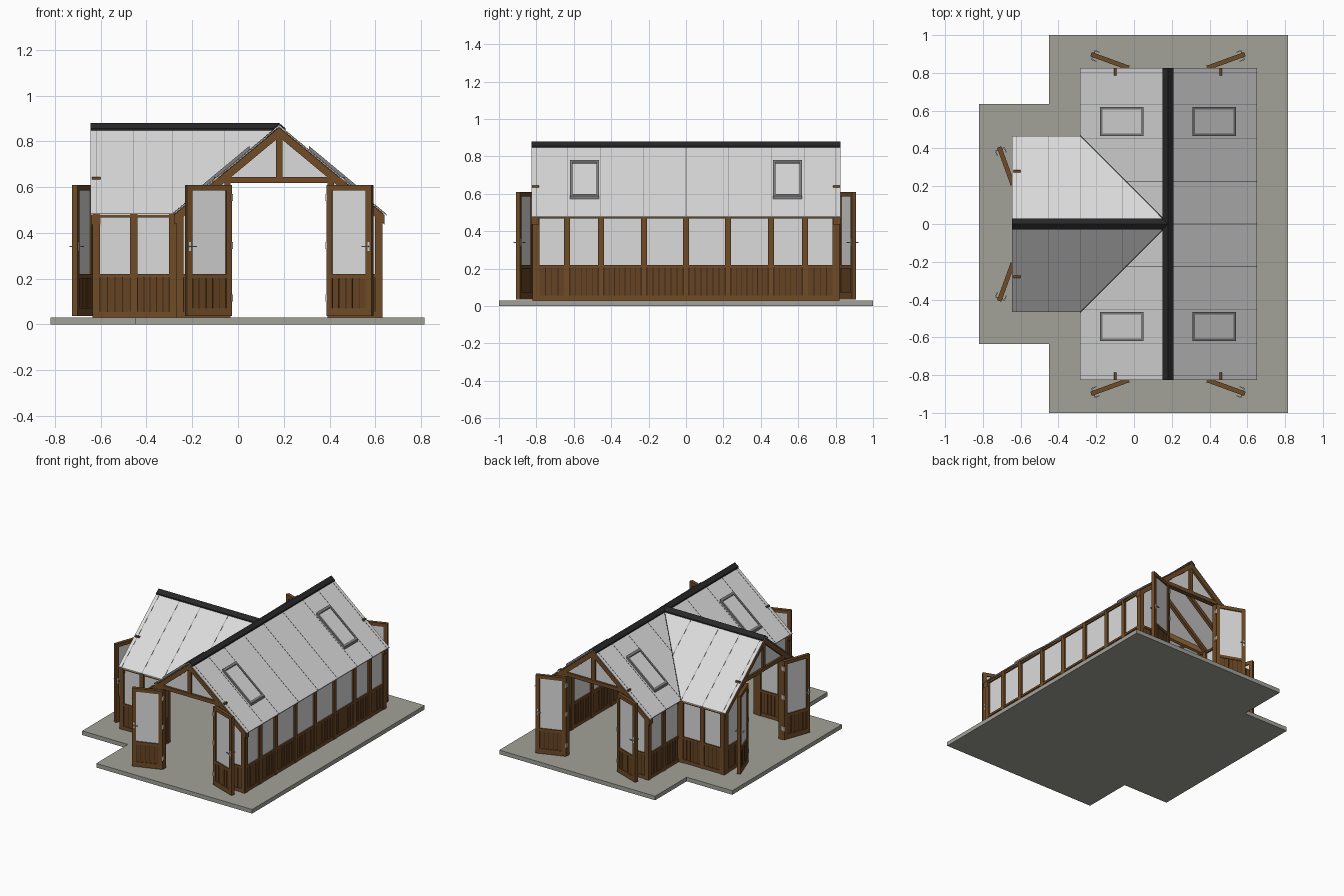
import bpy, bmesh, math
from mathutils import Matrix, Vector

if "Cube" in bpy.data.objects:
    bpy.data.objects.remove(bpy.data.objects["Cube"])


def material(name, rgb):
    m = bpy.data.materials.new(name)
    m.diffuse_color = (*rgb, 1)
    m.use_nodes = True
    m.node_tree.nodes["Principled BSDF"].inputs["Base Color"].default_value = m.diffuse_color
    return m


WOOD = material("oak_brown", (0.16, 0.07, 0.02))
BOARD = material("board_brown", (0.13, 0.056, 0.016))
GROOVE = material("groove_brown", (0.045, 0.02, 0.008))
GLASS = material("pale_glass", (0.70, 0.71, 0.70))
STONE = material("stone_grey", (0.36, 0.36, 0.32))
BLACK = material("ridge_black", (0.02, 0.02, 0.022))
GREY = material("frame_grey", (0.22, 0.22, 0.22))
SILVER = material("silver", (0.6, 0.6, 0.6))

parts = {}  # name -> (bmesh, material)


def solid(name, mat, lower, upper):
    """Closed prism between two matching loops of 3D points."""
    bm = parts.setdefault(name, (bmesh.new(), mat))[0]
    a = [bm.verts.new(p) for p in lower]
    b = [bm.verts.new(p) for p in upper]
    n = len(a)
    bm.faces.new(a[::-1])
    bm.faces.new(b)
    for i in range(n):
        j = (i + 1) % n
        bm.faces.new((a[i], a[j], b[j], b[i]))


def prism(name, mat, M, pts, v):
    """Profile in the local u-z plane, thickened to +-v."""
    solid(name, mat, [M @ Vector((u, -v, z)) for u, z in pts],
          [M @ Vector((u, v, z)) for u, z in pts])


def bar(name, mat, M, u0, u1, z0, z1, v):
    prism(name, mat, M, [(u0, z0), (u1, z0), (u1, z1), (u0, z1)], v)


def frame(x, y, deg):
    return Matrix.Translation((x, y, 0)) @ Matrix.Rotation(math.radians(deg), 4, 'Z')


RX, RZ, PITCH = 0.18, 0.87, 0.83   # ridge position and roof pitch
FLOOR, SILL, EAVE = 0.03, 0.22, 0.482


def under(u):
    return RZ - 0.01 - PITCH * abs(u)


# ---- stone base
base = [(-0.45, -1), (0.815, -1), (0.815, 1), (-0.45, 1), (-0.45, 0.635),
        (-0.82, 0.635), (-0.82, -0.635), (-0.45, -0.635)]
solid("stone_base", STONE, [(x, y, 0) for x, y in base], [(x, y, FLOOR) for x, y in base])


# ---- panelled bay: boards below, glass above
def boards(name, M, u0, u1, z0, z1, v):
    bar(name + "_backing", GROOVE, M, u0, u1, z0, z1, v - 0.003)
    n = max(3, round((u1 - u0) / 0.03))
    w = (u1 - u0) / n
    for i in range(n):
        bar(name, BOARD, M, u0 + i * w + 0.002, u0 + (i + 1) * w - 0.002, z0, z1, v)


def bay(M, u0, u1, top0=EAVE, top1=EAVE):
    boards("wall_boards", M, u0, u1, 0.055, 0.207, 0.009)
    bar("wall_rails", WOOD, M, u0, u1, FLOOR, 0.055, 0.013)
    bar("wall_rails", WOOD, M, u0, u1, 0.205, SILL, 0.014)
    prism("wall_glass", GLASS, M, [(u0, SILL), (u1, SILL), (u1, top1), (u0, top0)], 0.004)


def wall(M, posts):
    for u in posts:
        bar("wall_posts", WOOD, M, u - 0.016, u + 0.016, FLOOR, EAVE, 0.016)
    for a, b in zip(posts, posts[1:]):
        bay(M, a + 0.016, b - 0.016)
    bar("wall_plates", WOOD, M, posts[0], posts[-1], 0.468, EAVE, 0.013)


half = [0.455, 0.635, 0.80]
wall(frame(0.615, 0, 90), [-p for p in half[::-1]] + [-0.225, 0, 0.225] + half)
wall(frame(-0.255, 0, 90), half)
wall(frame(-0.255, 0, -90), half)
for y in (-0.45, 0.45):
    wall(frame(0, y, 0), [-0.62, -0.455, -0.285])


# ---- door leaf, opened outwards
def door(M, s):
    D = M @ frame(s * 0.21, -0.022, -s * 20)
    for a, b in ((0, 0.027), (0.183, 0.21)):
        bar("door_frames", WOOD, D, s * a, s * b, 0.036, 0.61, 0.012)
    for a, b in ((0.036, 0.072), (0.2, SILL), (0.585, 0.61)):
        bar("door_frames", WOOD, D, s * 0.027, s * 0.183, a, b, 0.012)
    u0, u1 = sorted((s * 0.027, s * 0.183))
    boards("door_boards", D, u0, u1, 0.072, 0.2, 0.008)
    bar("door_glass", GLASS, D, u0, u1, SILL, 0.585, 0.004)
    bar("door_handles", SILVER, D, s * 0.192, s * 0.201, 0.32, 0.36, 0.014)
    bar("door_handles", SILVER, D, s * 0.194, s * 0.2, 0.337, 0.343, 0.027)
    for v in (-0.025, 0.025):
        bar("door_handles", SILVER, D @ frame(0, v, 0), s * 0.17, s * 0.2, 0.337, 0.343, 0.003)
    for z in (0.1, 0.33, 0.54):
        bar("door_hinges", SILVER, D, s * -0.004, s * 0.004, z, z + 0.03, 0.014)


# ---- gable end: posts, jambs, truss, glass and a pair of doors
def gable(M):
    for s in (-1, 1):
        bar("gable_posts", WOOD, M, s * 0.419, s * 0.45, FLOOR, EAVE, 0.017)
        bar("gable_posts", WOOD, M, s * 0.212, s * 0.24, FLOOR, 0.62, 0.017)
        u0, u1 = sorted((s * 0.24, s * 0.419))
        bay(M, u0, u1, under(u0) - 0.02, under(u1) - 0.02)
        prism("gable_rafters", WOOD, M, [(0, under(0)), (s * 0.46, under(0.46)),
              (s * 0.46, under(0.46) - 0.042), (0, under(0) - 0.042)], 0.02)
        prism("gable_glass", GLASS, M, [(s * 0.014, 0.64), (s * 0.26, 0.64),
              (s * 0.014, under(0.014) - 0.03)], 0.004)
        door(M, s)
    bar("tie_beams", WOOD, M, -0.285, 0.285, 0.617, 0.644, 0.018)
    bar("king_posts", WOOD, M, -0.015, 0.015, 0.64, 0.845, 0.016)


gable(frame(RX, -0.805, 0))
gable(frame(RX, 0.805, 180))
gable(frame(-0.62, 0, -90))


# ---- roof: points given as (along ridge, distance from ridge)
def main_slope(s):
    return lambda a, d, off: (RX + s * d, a, RZ - PITCH * d + off)


def wing_slope(s):
    return lambda a, d, off: (a, s * d, RZ - PITCH * d + off)


def slab(name, mat, P, pts, lo, hi):
    solid(name, mat, [P(a, d, lo) for a, d in pts], [P(a, d, hi) for a, d in pts])


def rect(a0, a1, d0, d1):
    return [(a0, d0), (a1, d0), (a1, d1), (a0, d1)]


def rafter(P, a, d1):
    slab("roof_rafters", WOOD, P, rect(a - 0.012, a + 0.012, 0, min(d1, 0.455)), -0.036, -0.007)
    slab("glazing_bars", GREY, P, rect(a - 0.0015, a + 0.0015, 0.03, d1), -0.001, 0.0015)


def skylight(P, s):
    a0, a1, d0, d1, w = 0.465, 0.62, 0.13, 0.36, 0.013
    for r in ((a0, a0 + w, d0, d1), (a1 - w, a1, d0, d1),
              (a0, a1, d0, d0 + w), (a0, a1, d1 - w, d1)):
        slab("skylight_frames", GREY, P, [(s * a, d) for a, d in rect(*r)], 0, 0.018)
    slab("skylight_glass", GLASS, P, [(s * a, d) for a, d in rect(a0 + w, a1 - w, d0 + w, d1 - w)],
         0, 0.011)


right, left = main_slope(1), main_slope(-1)
slab("roof_glass", GLASS, right, rect(-0.825, 0.825, 0, 0.47), -0.006, 0)
for a in (0, 0.225, -0.225):
    rafter(right, a, 0.47)
for s in (-1, 1):
    wing = wing_slope(s)
    slab("roof_glass", GLASS, left, [(0, 0), (s * 0.825, 0), (s * 0.825, 0.465), (s * 0.465, 0.465)],
         -0.006, 0)
    slab("roof_glass", GLASS, wing, [(RX, 0), (-0.645, 0), (-0.645, 0.465), (RX - 0.465, 0.465)],
         -0.006, 0)
    for a in half:
        rafter(right, s * a, 0.47)
        rafter(left, s * a, min(a, 0.465))
    rafter(left, s * 0.225, 0.225)
    for a in (-0.62, -0.455, -0.285, -0.06):
        rafter(wing, a, min(RX - a, 0.465))
    skylight(right, s)
    skylight(left, s)
    # dark valley strip with its rafter beneath
    valley = [(s * 0.02, 0.02), (s * 0.465, 0.465), (s * 0.471, 0.465), (s * 0.026, 0.02)]
    slab("valley_strips", BLACK, left, valley, -0.004, 0.002)
    slab("valley_rafters", WOOD, left, [(s * 0.02, 0.02), (s * 0.45, 0.45),
         (s * 0.475, 0.45), (s * 0.045, 0.02)], -0.045, -0.008)
    # ridge caps
    slab("main_ridge_cap", BLACK, main_slope(s), rect(-0.825, 0.825, 0, 0.028), -0.006, 0.01)
    slab("wing_ridge_cap", BLACK, wing, rect(-0.645, RX, 0, 0.028), -0.006, 0.009)
# ridge beams inside
bar("ridge_beams", WOOD, frame(RX, 0, 90), -0.80, 0.80, 0.815, 0.858, 0.01)
bar("ridge_beams", WOOD, frame(0, 0, 0), -0.62, RX, 0.815, 0.857, 0.01)

# ---- turn the collected parts into objects
for name, (bm, mat) in parts.items():
    bmesh.ops.recalc_face_normals(bm, faces=bm.faces)
    me = bpy.data.meshes.new(name)
    bm.to_mesh(me)
    bm.free()
    me.materials.append(mat)
    bpy.context.collection.objects.link(bpy.data.objects.new(name, me))
